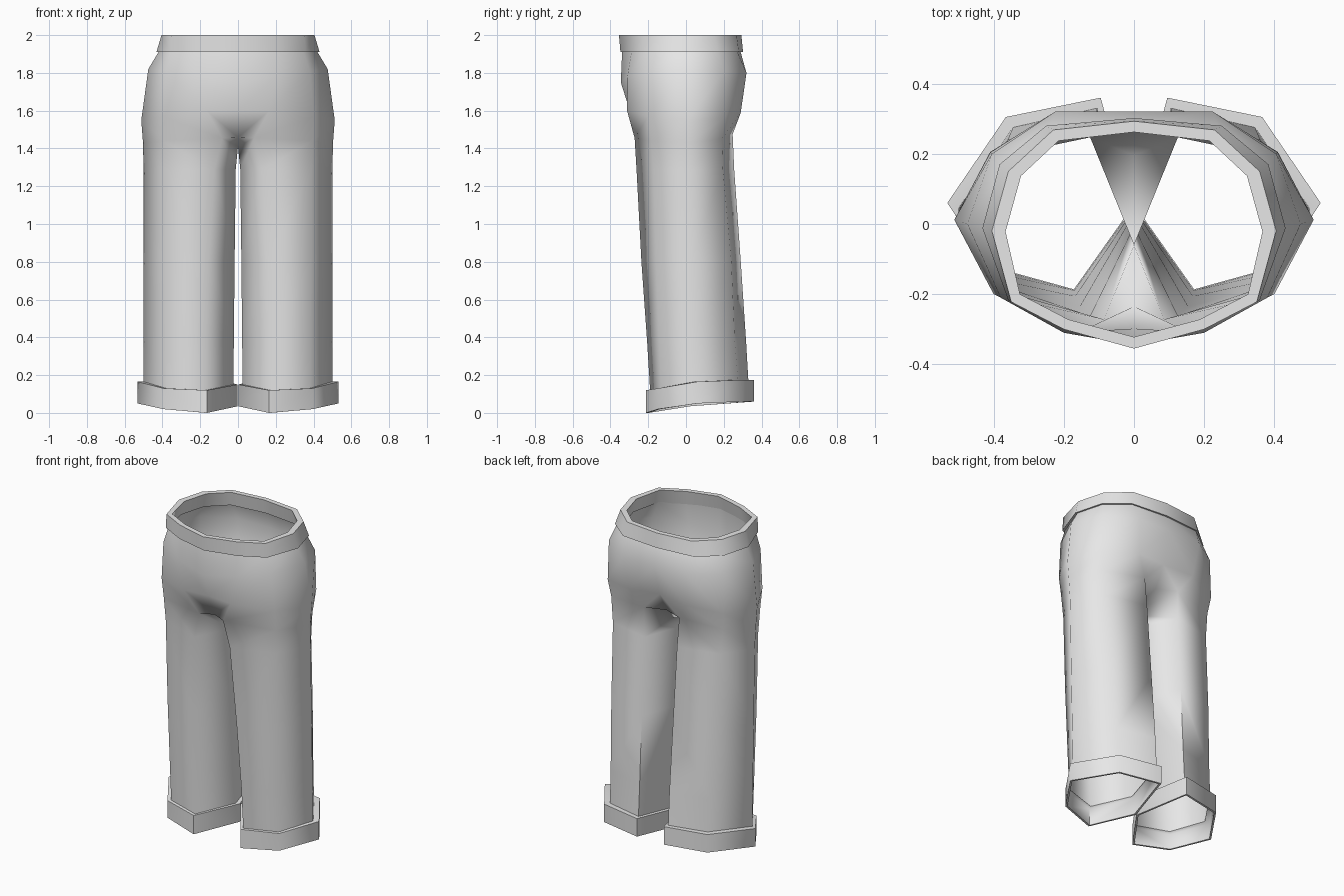
import bpy, math

if "Cube" in bpy.data.objects:
    bpy.data.objects.remove(bpy.data.objects["Cube"])

cloth = bpy.data.materials.new("grey cloth")
cloth.diffuse_color = (0.8, 0.8, 0.8, 1)
cloth.use_nodes = True
cloth.node_tree.nodes["Principled BSDF"].inputs["Base Color"].default_value = cloth.diffuse_color


class Sheet:
    """Collects rings of points for the right half and joins them with strips."""

    def __init__(self):
        self.verts, self.faces = [], []

    def point(self, x, y, z):
        self.verts.append((x, y, z))
        return len(self.verts) - 1

    def ring(self, xy, z):
        zs = z if isinstance(z, (list, tuple)) else [z] * len(xy)
        return [self.point(x, y, h) for (x, y), h in zip(xy, zs)]

    def strip(self, up, low, closed):
        n = len(up)
        for j in range(n if closed else n - 1):
            k = (j + 1) % n
            self.faces.append((low[j], low[k], up[k], up[j]))

    def build(self, name, angle):
        me = bpy.data.meshes.new(name)
        me.from_pydata(self.verts, [], self.faces)
        me.materials.append(cloth)
        ob = bpy.data.objects.new(name, me)
        bpy.context.collection.objects.link(ob)
        bpy.ops.object.select_all(action='DESELECT')
        bpy.context.view_layer.objects.active = ob
        ob.select_set(True)
        bpy.ops.object.shade_smooth_by_angle(angle=math.radians(angle))
        mod = ob.modifiers.new("mirror", 'MIRROR')
        mod.use_clip = True
        mod.merge_threshold = 0.0005
        return ob


def inset(xy, cx, cy, f):
    return [(cx + (x - cx) * f, cy + (y - cy) * f) for x, y in xy]


# Hips: half rings from front centre round the side to back centre
s = Sheet()
top = s.ring([(0, -.338), (.2, -.288), (.345, -.21), (.418, -.01),
              (.37, .165), (.24, .27), (0, .288)], 1.915)
hip = s.ring([(0, -.345), (.2, -.31), (.38, -.21), (.475, 0),
              (.405, .2), (.225, .32), (0, .32)],
             [1.75, 1.78, 1.81, 1.82, 1.81, 1.80, 1.80])
seat = s.ring([(0, -.298), (.165, -.312), (.40, -.2), (.512, .012),
               (.41, .205), (.2, .29), (0, .265)],
              [1.60, 1.60, 1.57, 1.55, 1.56, 1.59, 1.60])
s.strip(top, hip, False)
s.strip(hip, seat, False)

# Crotch: centre line between the legs
thigh = s.ring([(0, -.06), (.085, -.272), (.395, -.185), (.503, .012),
                (.395, .19), (.125, .247)],
               [1.41, 1.455, 1.44, 1.43, 1.45, 1.475])
cf = s.point(0, -.235, 1.457)
cb = s.point(0, .195, 1.47)
cm, f1, b1 = thigh[0], thigh[1], thigh[5]
s.strip(seat[1:6], thigh[1:6], False)
s.faces += [(cf, f1, seat[1], seat[0]), (cm, f1, cf),
            (b1, cb, seat[6], seat[5]), (cb, b1, cm)]

# Legs: six-sided tubes down to the hem
hem_xy = [(.025, .015), (.17, -.19), (.38, -.132), (.5, .045), (.345, .275), (.105, .33)]
hem_z = [.15, .12, .13, .165, .175, .175]
legs = [
    ([(.012, -.03), (.125, -.262), (.39, -.172), (.5, .02), (.38, .195), (.115, .255)], 1.29),
    ([(.018, 0), (.155, -.236), (.388, -.158), (.5, .03), (.36, .24), (.11, .29)], .8),
    ([(.022, .01), (.168, -.206), (.383, -.142), (.5, .04), (.352, .258), (.105, .318)], .38),
    (hem_xy, hem_z),
]
prev = thigh
for xy, z in legs:
    cur = s.ring(xy, z)
    s.strip(prev, cur, True)
    prev = cur
s.build("trouser_legs", 85)

# Turned-up cuffs: top ledge, outer wall, thin bottom rim, inner wall, inner ledge
c = Sheet()
outer = [(.002, .02), (.165, -.212), (.395, -.148), (.532, .06), (.365, .305), (.095, .36)]
inner = inset(outer, .26, .07, .95)
low_z = [.035, 0, .02, .05, .06, .06]
under_z = [z - .012 for z in hem_z]
loops = [c.ring(inset(hem_xy, .26, .07, .985), hem_z), c.ring(outer, hem_z),
         c.ring(outer, low_z), c.ring(inner, low_z), c.ring(inner, under_z)]
for i in range(5):
    c.strip(loops[i], loops[(i + 1) % 5], True)
c.build("cuffs", 68)

# Waistband: tapered band with a flat top rim
w = Sheet()
band_low = [(0, -.347), (.205, -.297), (.358, -.218), (.432, -.012),
            (.383, .17), (.25, .28), (0, .302)]
band_top = [(0, -.355), (.2, -.3), (.35, -.222), (.405, -.02),
            (.358, .15), (.23, .268), (0, .293)]
rim = [(0, -.322), (.187, -.272), (.325, -.2), (.366, -.022),
       (.322, .137), (.215, .237), (0, .262)]
loops = [w.ring(inset(rim, 0, 0, 1.06), 1.91), w.ring(rim, 2.0),
         w.ring(band_top, 2.0), w.ring(band_low, 1.91)]
for i in range(4):
    w.strip(loops[i], loops[(i + 1) % 4], False)
w.build("waistband", 60)
